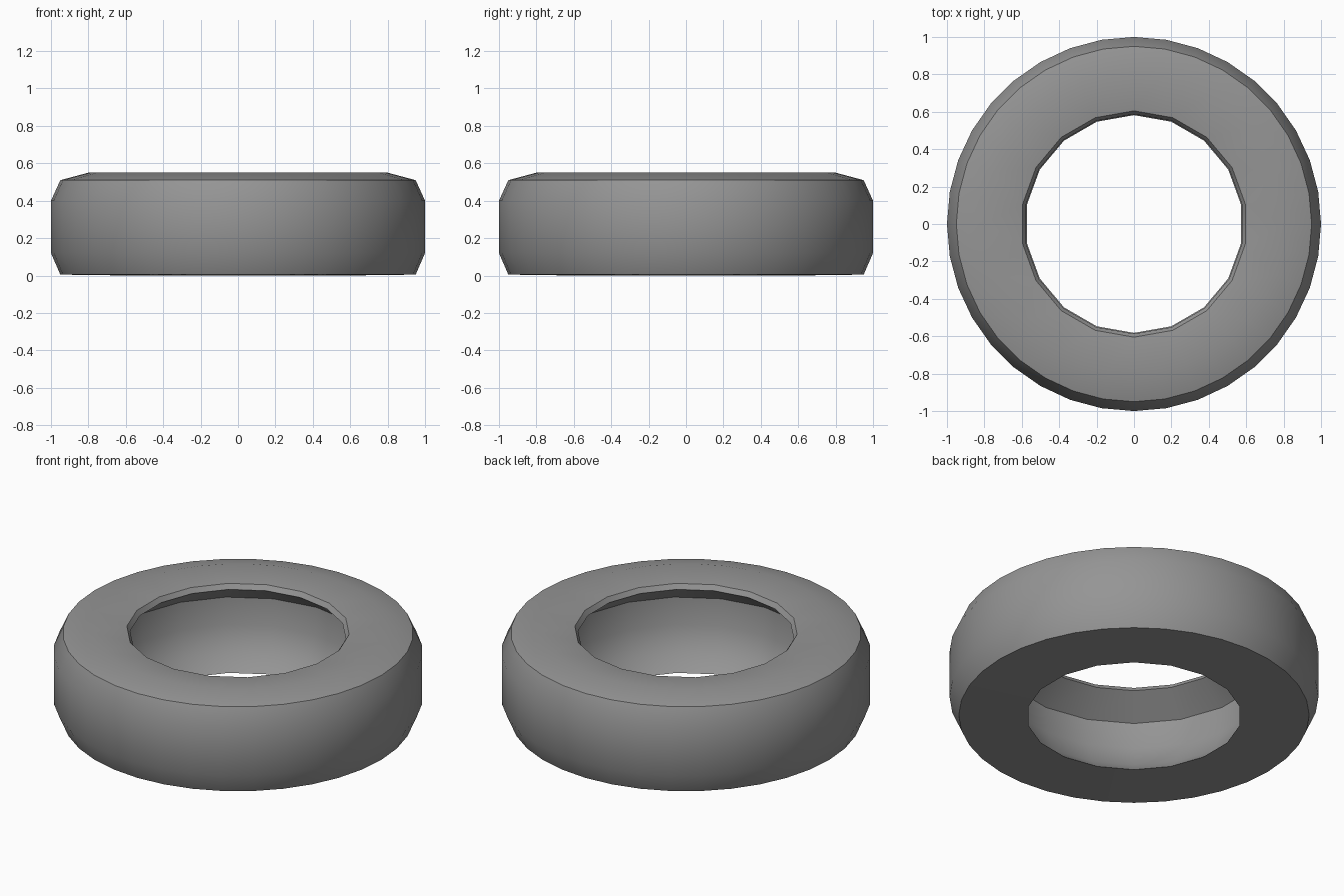
import bpy, bmesh
from math import cos, sin, radians

cube = bpy.data.objects.get("Cube")
if cube:
    bpy.data.objects.remove(cube)

# Rubber colour
rubber = bpy.data.materials.new("rubber_grey")
rubber.use_nodes = True
grey = (0.3, 0.3, 0.3, 1)
rubber.diffuse_color = grey
rubber.node_tree.nodes["Principled BSDF"].inputs["Base Color"].default_value = grey

OUTER, INNER = 36, 18
# Cross-section as (radius, height): tread side, then the hollowed bore
tread = [(0.95, 0.005), (1.0, 0.12), (1.0, 0.40), (0.95, 0.51), (0.80, 0.55)]
bore = [(0.605, 0.525), (0.587, 0.497), (0.74, 0.38), (0.73, 0.22), (0.67, 0.08), (0.582, 0.0)]

bm = bmesh.new()


def ring(radius, height, count):
    angles = [radians(90 + 360 * i / count) for i in range(count)]
    return [bm.verts.new((radius * cos(a), radius * sin(a), height)) for a in angles]


def band(a, b):
    """Quads between two rings of equal count."""
    n = len(a)
    for i in range(n):
        j = (i + 1) % n
        bm.faces.new((a[i], a[j], b[j], b[i]))


def fan_band(fine, coarse):
    """Triangles between a ring and one with half as many points."""
    n = len(coarse)
    for i in range(n):
        j = (i + 1) % n
        f0, f1, f2 = fine[2 * i], fine[2 * i + 1], fine[2 * j]
        for tri in ((f0, f1, coarse[i]), (f1, coarse[j], coarse[i]), (f1, f2, coarse[j])):
            bm.faces.new(tri)


tread_rings = [ring(r, z, OUTER) for r, z in tread]
bore_rings = [ring(r, z, INNER) for r, z in bore]
for rings in (tread_rings, bore_rings):
    for lower, upper in zip(rings, rings[1:]):
        band(lower, upper)

# Sidewalls joining the tread and the bore
fan_band(tread_rings[-1], bore_rings[0])
fan_band(tread_rings[0], bore_rings[-1])
bmesh.ops.recalc_face_normals(bm, faces=bm.faces)

mesh = bpy.data.meshes.new("tyre")
bm.to_mesh(mesh)
bm.free()
mesh.materials.append(rubber)
tyre = bpy.data.objects.new("tyre", mesh)
bpy.context.collection.objects.link(tyre)

bpy.ops.object.select_all(action="DESELECT")
tyre.select_set(True)
bpy.context.view_layer.objects.active = tyre
bpy.ops.object.shade_smooth_by_angle(angle=radians(30))
